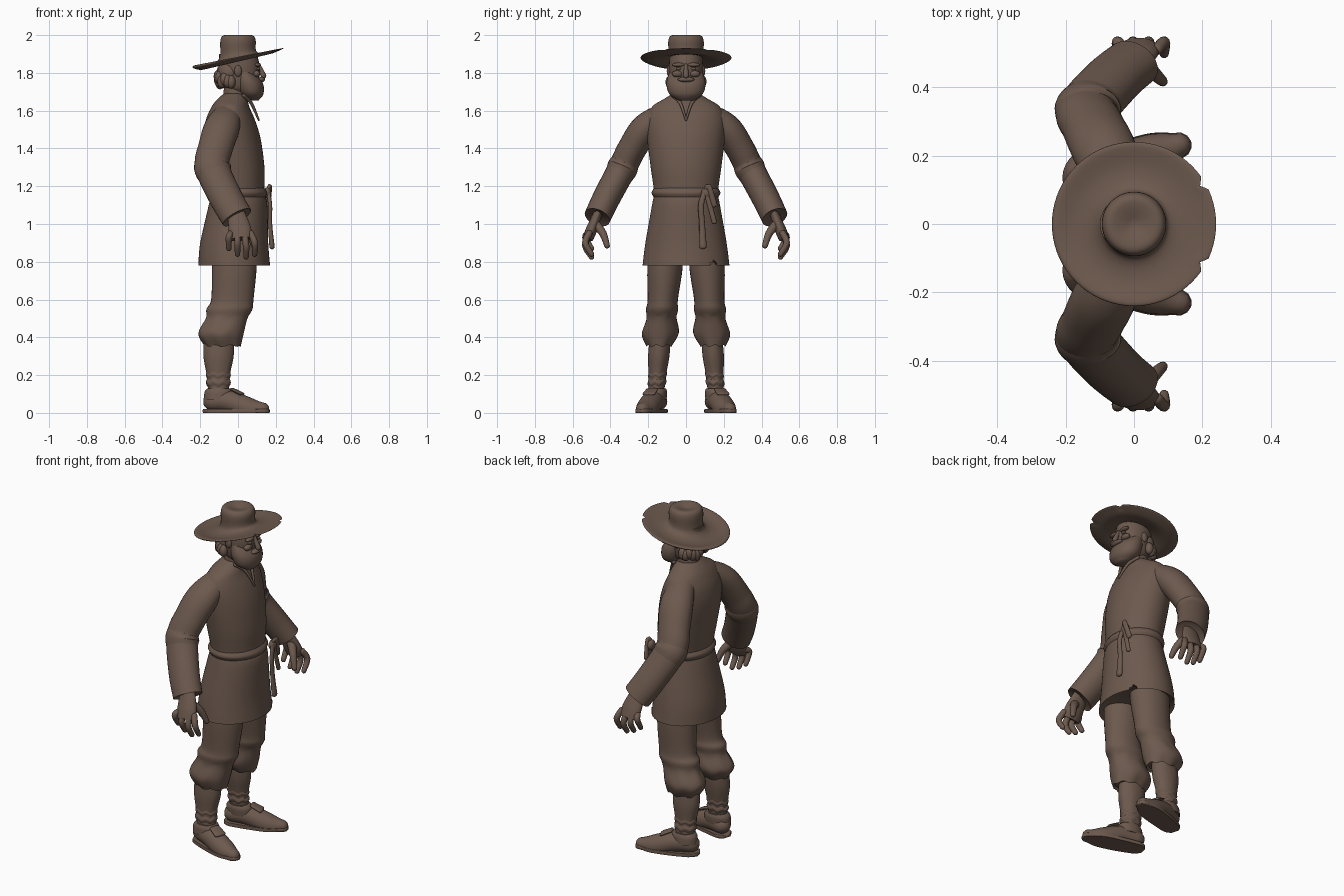
import bpy, bmesh, math, random
from mathutils import Vector

random.seed(4)
cube = bpy.data.objects.get("Cube")
if cube:
    bpy.data.objects.remove(cube)

colour = (.15, .1, .075, 1)
brown = bpy.data.materials.new("earth brown")
brown.use_nodes = True
brown.diffuse_color = colour
brown.node_tree.nodes["Principled BSDF"].inputs["Base Color"].default_value = colour


def finish(name, bm, mirror):
    """Turn a bmesh into a smooth object, optionally mirrored to the other side."""
    bmesh.ops.recalc_face_normals(bm, faces=bm.faces)
    mesh = bpy.data.meshes.new(name)
    bm.to_mesh(mesh)
    bm.free()
    mesh.materials.append(brown)
    part = bpy.data.objects.new(name, mesh)
    bpy.context.collection.objects.link(part)
    bpy.ops.object.select_all(action='DESELECT')
    bpy.context.view_layer.objects.active = part
    part.select_set(True)
    bpy.ops.object.shade_smooth_by_angle(angle=math.radians(55))
    if mirror:
        modifier = part.modifiers.new("mirror", 'MIRROR')
        modifier.use_axis = (False, True, False)
        modifier.use_mirror_merge = False


def spline(points, steps=5):
    """Catmull-Rom curve through tuples of any length."""
    curve = []
    last = len(points) - 1
    for i in range(last):
        window = [points[min(max(i + k, 0), last)] for k in (-1, 0, 1, 2)]
        for step in range(steps):
            t = step / steps
            curve.append([b + t / 2 * (c - a + t * (2 * a - 5 * b + 4 * c - d + t * (3 * b - a - 3 * c + d)))
                          for a, b, c, d in zip(*window)])
    return curve + [list(points[last])]


def skin(name, rings, warp=None, mirror=False, segments=32):
    """Cover rings given as (centre, half axis, other half axis)."""
    bm = bmesh.new()
    loops = []
    for centre, u, v in rings:
        loop = []
        for k in range(segments):
            angle = math.tau * k / segments
            point = centre + u * math.cos(angle) + v * math.sin(angle)
            if warp:
                warp(point, angle)
            loop.append(bm.verts.new(point))
        loops.append(loop)
    for upper, lower in zip(loops, loops[1:]):
        for k in range(segments):
            bm.faces.new((upper[k - 1], upper[k], lower[k], lower[k - 1]))
    bm.faces.new(loops[0])
    bm.faces.new(loops[-1])
    finish(name, bm, mirror)


def stack(name, rows, axis=lambda z: 0, hollow=False, **options):
    """Level rings from rows of (z, x, half depth, half width)."""
    rings = [(Vector((x, axis(z), z)), Vector((depth, 0, 0)), Vector((0, width, 0)))
             for z, x, depth, width in spline(rows)]
    if hollow:
        centre, u, v = rings[-1]
        rings.append((centre + Vector((0, 0, .02)), u * .9, v * .9))
    skin(name, rings, **options)


def tube(name, points, squash=1, up=(1, 0, 0), rounded=True, **options):
    """Sweep along (x, y, z, radius); squash widens it across the up direction."""
    curve = spline(points)
    rings = []
    for i, (*place, radius) in enumerate(curve):
        ahead = Vector(curve[min(i + 1, len(curve) - 1)][:3])
        tangent = (ahead - Vector(curve[max(i - 1, 0)][:3])).normalized()
        u = (Vector(up) - tangent * tangent.dot(Vector(up))).normalized()
        rings.append((Vector(place), u * radius, tangent.cross(u) * radius * squash))

    def dome(ring, inward):
        centre, u, v = ring
        outward = (centre - inward[0]).normalized() * u.length
        arcs = [math.radians(a) for a in (30, 60, 85)]
        return [(centre + outward * math.sin(a), u * math.cos(a), v * math.cos(a)) for a in arcs]

    if rounded:
        rings = dome(rings[0], rings[1])[::-1] + rings + dome(rings[-1], rings[-2])
    else:
        centre, u, v = rings[-1]
        rings.append((centre.lerp(rings[-2][0], .5), u * .8, v * .8))
    skin(name, rings, **options)


def ball(name, centre, size, mirror=False):
    bm = bmesh.new()
    bmesh.ops.create_uvsphere(bm, u_segments=16, v_segments=10, radius=1)
    bmesh.ops.scale(bm, vec=size, verts=bm.verts)
    bmesh.ops.translate(bm, vec=centre, verts=bm.verts)
    finish(name, bm, mirror)


# Tunic with a flared hem that is slit at the front
def slit_hem(point, angle):
    if point.z < .79 and point.x > .08 and abs(point.y - .14) < .012:
        point.z += .03


stack("tunic", [
    (1.69, -.02, .055, .07), (1.66, -.03, .08, .12), (1.62, -.04, .1, .18),
    (1.55, -.04, .13, .207), (1.45, -.03, .15, .205), (1.3, -.01, .15, .187),
    (1.17, 0, .14, .17), (1.1, 0, .155, .18), (.9, -.02, .18, .215), (.78, -.02, .19, .23)],
    hollow=True, warp=slit_hem, segments=64)
stack("belt", [(1.19, 0, .14, .17), (1.165, 0, .155, .182), (1.14, 0, .145, .17)])
stack("neck", [(1.6, -.02, .07, .07), (1.75, -.01, .06, .065)])
tube("collar_edges", [(.03, .07, 1.68, .01), (.07, .03, 1.64, .009), (.11, 0, 1.55, .005)],
     mirror=True, segments=10)

# Sash knot, loop and hanging ends
ball("sash_knot", (.155, .11, 1.165), (.02, .03, .03))
tube("sash_loop", [(.15, .1, 1.16, .01), (.17, .12, 1.2, .01), (.16, .15, 1.1, .012)], squash=1.4, segments=12)
tube("sash_long_end", [(.16, .1, 1.17, .01), (.17, .08, 1.1, .011), (.17, .085, 1, .011), (.18, .09, .88, .014)],
     squash=1.4, segments=12)
tube("sash_short_end", [(.16, .11, 1.16, .01), (.165, .15, 1.01, .01)], squash=1.4, segments=12)

# Head, beard and face
stack("head", [(1.69, .02, .05, .05), (1.73, .01, .09, .08), (1.82, .01, .107, .09), (1.9, 0, .1, .085)])
stack("beard", [(1.81, .03, .05, .085), (1.75, .055, .075, .103), (1.69, .07, .065, .09), (1.655, .08, .03, .04)])
tube("nose", [(.11, 0, 1.84, .01), (.135, 0, 1.785, .015)], segments=12)
ball("moustache", (.124, 0, 1.765), (.02, .045, .014))
ball("brows", (.105, .04, 1.843), (.016, .035, .011), mirror=True)
ball("cheeks", (.098, .045, 1.795), (.02, .03, .018), mirror=True)
ball("eyes", (.108, .04, 1.822), (.009, .014, .008), mirror=True)
ball("ears", (0, .09, 1.81), (.02, .012, .03), mirror=True)

# Hair with a fringe of curls round the back
ball("hair", (-.045, 0, 1.8), (.068, .09, .075))
for i in range(13):
    angle = math.radians(95 + 170 * i / 12)
    ball("hair_curl", (.075 * math.cos(angle) - .03, .085 * math.sin(angle), random.uniform(1.745, 1.785)),
         (.024, .024, .035))


# Hat turned from one profile; the brim rises to the front and has two torn notches
def shape_hat(point, angle):
    from_front = min(angle, math.tau - angle)
    if point.xy.length > .215 and abs(from_front - math.radians(30)) < .05:
        point.xy *= .93
    point.z += 1.865 + .235 * point.x * max(0, 1 - max(point.z, 0) / .12)


profile = [(.01, .12), (.07, .135), (.093, .11), (.095, .04), (.12, .015), (.17, .01),
           (.23, .02), (.235, .01), (.17, -.005), (.07, .02)]
stack("hat", [(z, 0, radius, radius) for radius, z in profile], warp=shape_hat, segments=72)

# Sleeves with cuffs, and a fold at the elbow
tube("sleeves", [(-.05, .1, 1.59, .07), (-.085, .21, 1.51, .094), (-.12, .285, 1.4, .092),
                 (-.136, .335, 1.3, .091), (-.065, .42, 1.14, .088), (-.005, .47, 1.035, .085)],
     squash=.83, rounded=False, mirror=True)
tube("elbow_folds", [(-.13, .32, 1.34, .085), (-.135, .335, 1.3, .098), (-.12, .36, 1.25, .088)],
     squash=.83, rounded=False, mirror=True)

# Hands with curled fingers
tube("palms", [(-.01, .465, 1.06, .045), (.01, .5, .97, .06), (.016, .52, .92, .055)],
     squash=.5, rounded=False, mirror=True)
for i, low in enumerate((.87, .84, .825, .84)):
    knuckle = .035 * i - .037
    tip = knuckle * 1.3
    tube("fingers", [(knuckle, .512, .95, .017), (tip, .533, low + .06, .017), (tip, .5, low, .014)],
         mirror=True, segments=12)
tube("thumbs", [(.02, .48, 1, .026), (.06, .44, .95, .02), (.084, .418, .885, .015)], mirror=True, segments=12)


# Legs lean outward toward the feet, with wrinkled cloth on the stockings
def leg_axis(z):
    return .165 - .07 * z


def sag(point, angle):
    if point.z < .52:
        point.z += .006 * math.sin(7 * angle)


stack("breeches", [(.9, -.02, .12, .09), (.76, -.02, .118, .093), (.6, -.03, .112, .08),
                   (.55, -.045, .122, .085), (.5, -.06, .11, .08), (.42, -.09, .12, .098),
                   (.355, -.08, .095, .067)],
      axis=leg_axis, hollow=True, warp=sag, mirror=True)
stack("stockings", [(.4, -.1, .08, .055), (.3, -.103, .08, .057), (.2, -.104, .062, .047), (.06, -.1, .05, .04)],
      axis=leg_axis, warp=sag, mirror=True)
for z in (.24, .2, .16):
    stack("stocking_wrinkles", [(z + .02, -.104, .058, .045), (z, -.104, .066, .05), (z - .02, -.104, .055, .043)],
          axis=leg_axis, warp=sag, mirror=True)


# Shoes point outward and are flattened on the ground
def flatten_shoe(point, angle):
    point.z = max(point.z, .01)


def flatten_sole(point, angle):
    point.z = min(max(point.z, 0), .02)


shoe = [(-.135, .148, .06, .05), (-.05, .175, .06, .058), (.06, .207, .022, .058), (.13, .23, .02, .036)]
tube("shoes", shoe, up=(0, 0, 1), warp=flatten_shoe, mirror=True)
tube("soles", [(x, y, .01, radius + .003) for x, y, z, radius in shoe], up=(0, 0, 1), warp=flatten_sole, mirror=True)
stack("shoe_collars", [(.13, -.1, .063, .05), (.11, -.1, .077, .057), (.07, -.1, .08, .057)],
      axis=leg_axis, mirror=True)
tube("shoe_tongues", [(-.03, .18, .125, .008), (.02, .197, .1, .009)], squash=4, up=(0, 0, 1), mirror=True)
